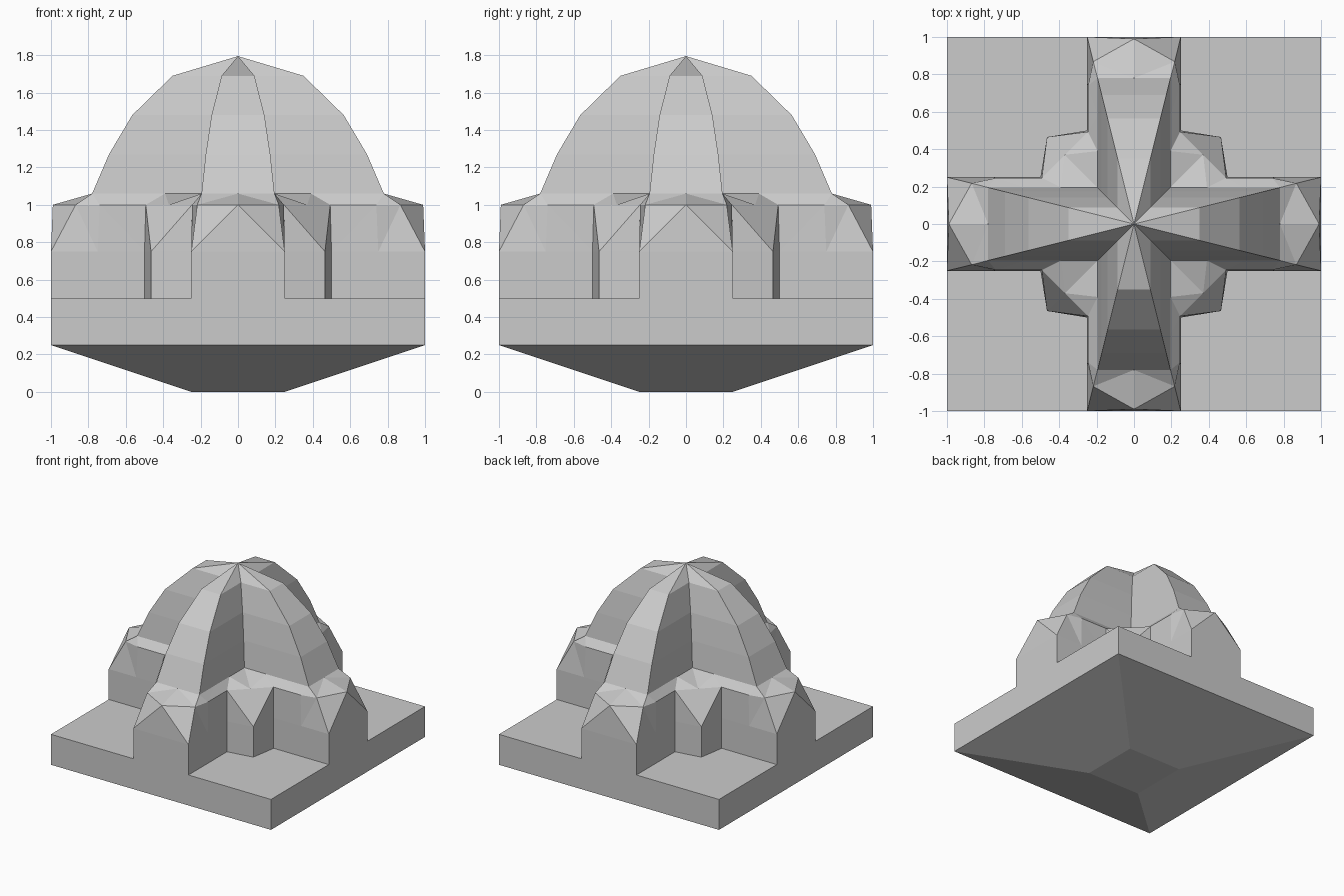
import bpy, bmesh
from mathutils import Matrix

if "Cube" in bpy.data.objects:
    bpy.data.objects.remove(bpy.data.objects["Cube"])


def ring(half, z):
    """Cross outline from five points (arm tip to inner corner), mirrored and turned four times."""
    quarter = half + [(y, x) for x, y in half[3:0:-1]]
    pts = []
    for k in range(4):
        for x, y in quarter:
            for _ in range(k):
                x, y = -y, x
            pts.append((x, y, z))
    return pts


def make(name, bm):
    bmesh.ops.remove_doubles(bm, verts=bm.verts[:], dist=1e-5)
    bmesh.ops.recalc_face_normals(bm, faces=bm.faces[:])
    me = bpy.data.meshes.new(name)
    bm.to_mesh(me)
    bm.free()
    ob = bpy.data.objects.new(name, me)
    bpy.context.collection.objects.link(ob)
    return ob


# Cross outlines: tip centre, tip corner, arm middle, arm root, inner corner
foot = [(1, 0), (1, .25), (.75, .25), (.5, .25), (.465, .465)]
shoulder = [(.99, 0), (.868, .218), (.74, .245), (.493, .246), (.37, .37)]
collar = [(.78, 0), (.78, .195), (.585, .195), (.39, .195), (.195, .195)]

# Ribbed dome on cross-shaped walls
bm = bmesh.new()
levels = [ring(foot, .5), ring(foot, .75), ring(shoulder, 1), ring(collar, 1.06)]
for r, z in ((.69, 1.27), (.565, 1.48), (.35, 1.69)):
    s = r / .78
    levels.append(ring([(x * s, y * s) for x, y in collar], z))
loops = [[bm.verts.new(p) for p in lv] for lv in levels]
n = len(loops[0])
for lo, up in zip(loops, loops[1:]):
    for i in range(n):
        j = (i + 1) % n
        if i % 8 < 4:
            bm.faces.new((lo[i], lo[j], up[i]))
            bm.faces.new((lo[j], up[j], up[i]))
        else:
            bm.faces.new((lo[i], lo[j], up[j]))
            bm.faces.new((lo[i], up[j], up[i]))
apex = bm.verts.new((0, 0, 1.795))
for i in range(n):
    bm.faces.new((loops[-1][i], loops[-1][(i + 1) % n], apex))
make("ribbed_dome", bm)

# Square plinth with tapered underside; its top is open beneath the dome
bm = bmesh.new()
outline = ring(foot, .5)
for k in range(4):
    turn = Matrix.Rotation(k * 1.5707963268, 3, 'Z')
    corner_top = [(1, 1, .5)] + outline[7:0:-1]
    side = [(1, -1, .25), (1, 1, .25), (1, 1, .5), (1, .25, .5),
            (1, 0, .5), (1, -.25, .5), (1, -1, .5)]
    taper = [(.25, -.25, 0), (.25, .25, 0), (1, 1, .25), (1, -1, .25)]
    for poly in (corner_top, side, taper):
        bm.faces.new([bm.verts.new(turn @ bm.verts.new(p).co) for p in poly])
bm.faces.new([bm.verts.new(p) for p in
              ((-.25, -.25, 0), (-.25, .25, 0), (.25, .25, 0), (.25, -.25, 0))])
bmesh.ops.delete(bm, geom=[v for v in bm.verts if not v.link_faces], context='VERTS')
make("plinth", bm)
